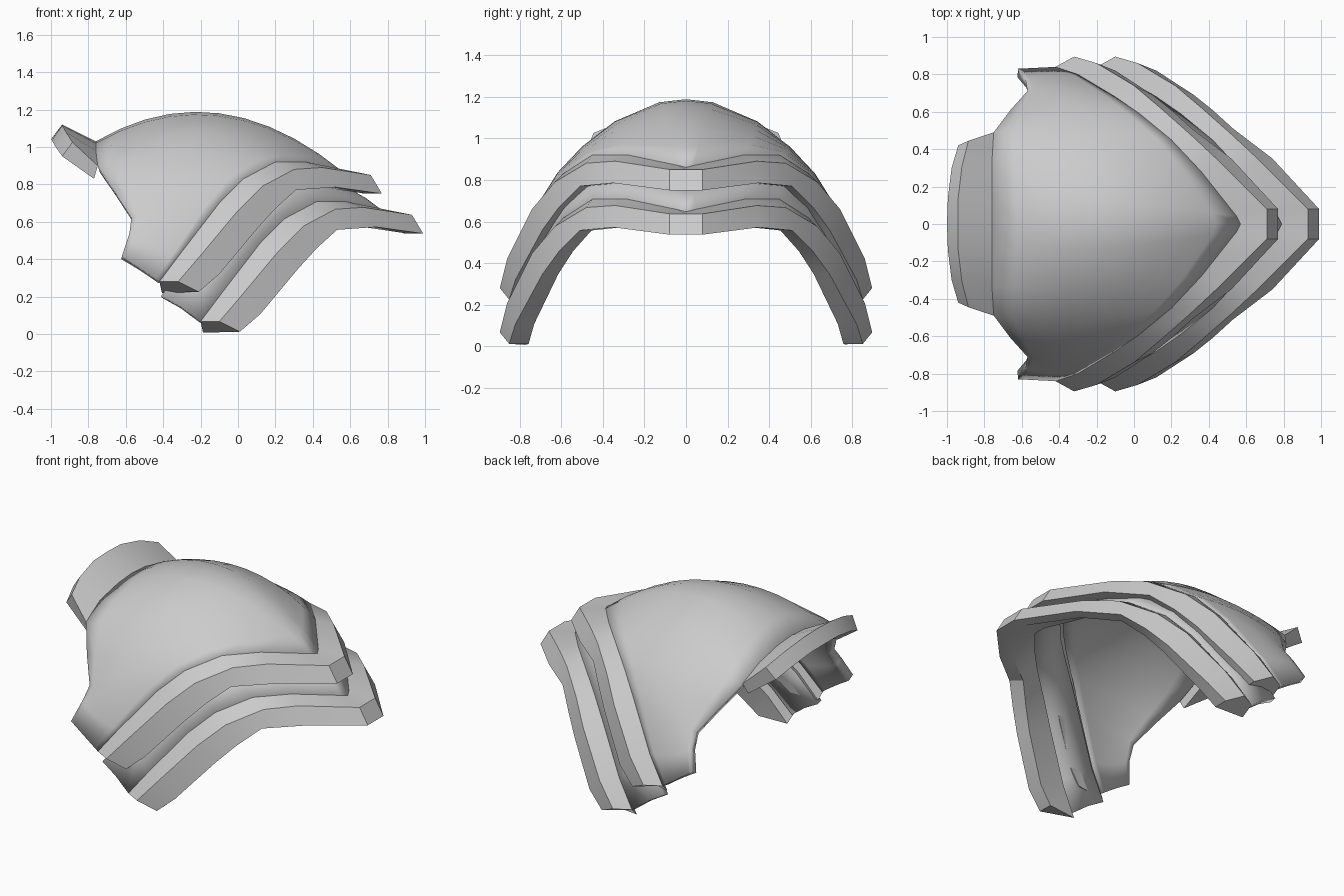
import bpy, bmesh
from mathutils import Vector

if "Cube" in bpy.data.objects:
    bpy.data.objects.remove(bpy.data.objects["Cube"])

grey = bpy.data.materials.new("light_grey")
grey.diffuse_color = (0.6, 0.6, 0.6, 1)
grey.use_nodes = True
grey.node_tree.nodes["Principled BSDF"].inputs["Base Color"].default_value = grey.diffuse_color


def full(half):
    """Mirror a half edge line (y >= 0, first point on y = 0) to both sides."""
    half = [Vector(p) for p in half]
    return [Vector((p.x, -p.y, p.z)) for p in reversed(half[1:])] + half


def loft(name, lines, closed=False, thickness=0.0):
    """Skin faces across edge lines; closed lofts become capped solids."""
    bm = bmesh.new()
    rows = [[bm.verts.new(p) for p in full(line)] for line in lines]
    n = len(rows[0])
    pairs = list(zip(rows, rows[1:]))
    if closed:
        pairs.append((rows[-1], rows[0]))
    for a, b in pairs:
        for i in range(n - 1):
            bm.faces.new((a[i], a[i + 1], b[i + 1], b[i]))
    if closed:
        bm.faces.new([r[0] for r in rows])
        bm.faces.new([r[-1] for r in reversed(rows)])
        bmesh.ops.recalc_face_normals(bm, faces=bm.faces)
    mesh = bpy.data.meshes.new(name)
    bm.to_mesh(mesh)
    bm.free()
    mesh.materials.append(grey)
    obj = bpy.data.objects.new(name, mesh)
    bpy.context.collection.objects.link(obj)
    if thickness:
        mod = obj.modifiers.new("thickness", 'SOLIDIFY')
        mod.thickness = thickness
        mod.offset = -1
    bpy.ops.object.select_all(action='DESELECT')
    obj.select_set(True)
    bpy.context.view_layer.objects.active = obj
    bpy.ops.object.shade_smooth_by_angle(angle=0.56)
    return obj


def shift(line, d):
    return [Vector(p) + Vector(d) for p in line]


# Edge lines of the trim band, from the centre tip out to the side end
seam = [(.57, 0, .86), (.55, .04, .87), (.36, .28, .92), (.20, .45, .92),
        (.03, .59, .83), (-.10, .68, .70), (-.30, .80, .44), (-.42, .84, .28)]
ridge = [(.71, 0, .85), (.71, .08, .85), (.45, .34, .89), (.30, .48, .88),
         (.13, .63, .79), (0, .74, .66), (-.20, .86, .42), (-.32, .895, .28)]
rim = [(.77, 0, .75), (.77, .08, .75), (.52, .35, .785), (.31, .51, .77),
       (.20, .61, .67), (.10, .69, .56), (-.10, .82, .32), (-.21, .85, .225)]
rim_inner = [(x - .10 + .014 * i, y * .89, z) for i, (x, y, z) in enumerate(rim)]
seam_inner = [(x - .05 + .009 * i, y * .92, z - .06) for i, (x, y, z) in enumerate(seam)]

# Two stacked trim bands
step = (.22, 0, -.213)
for name, d in (("upper_band", (0, 0, 0)), ("lower_band", step)):
    loft(name, [shift(l, d) for l in (seam, ridge, rim, rim_inner, seam_inner)], closed=True)

# Lower plate tucked beneath the upper band
low_seam = shift(seam, step)
tuck = [Vector((x + .01, y * .96, z - .075)) for x, y, z in seam]
mid = [a.lerp(b, .5) + Vector((0, 0, .01)) for a, b in zip(low_seam, tuck)]
loft("lower_plate", [low_seam, mid, tuck], thickness=.04)

# Main domed shell: a parabola per station through seam, crown and back edge
crown = [(-.10, 0, 1.18), (-.11, .12, 1.167), (-.18, .34, 1.08), (-.26, .50, .96),
         (-.33, .62, .83), (-.38, .72, .67), (-.46, .80, .48), (-.52, .835, .35)]
back = [(-.76, 0, 1.03), (-.76, .14, 1.02), (-.76, .33, .98), (-.75, .49, .90),
        (-.66, .61, .76), (-.57, .71, .62), (-.58, .77, .54), (-.62, .83, .42)]


def arc(a, b, c, t):
    a, b, c = Vector(a), Vector(b), Vector(c)
    return a * ((1 - t) * (1 - 2 * t)) + b * (4 * t * (1 - t)) + c * (t * (2 * t - 1))


rows = [[arc(a, b, c, k / 10) for a, b, c in zip(seam, crown, back)] for k in range(11)]
loft("dome_shell", rows, thickness=.05)

# Raised neck collar flaring from the back edge
lip_top = [(-.94, 0, 1.12), (-.94, .14, 1.115), (-.92, .31, 1.08), (-.885, .445, 1.025)]
lip_low = [(-1, 0, 1.04), (-.995, .14, 1.035), (-.975, .30, 1.0), (-.94, .42, .95)]
under = [(-.77, 0, .95), (-.77, .13, .945), (-.77, .31, .90), (-.77, .46, .83)]
loft("neck_collar", [back[:4], lip_top, lip_low, under], closed=True)
